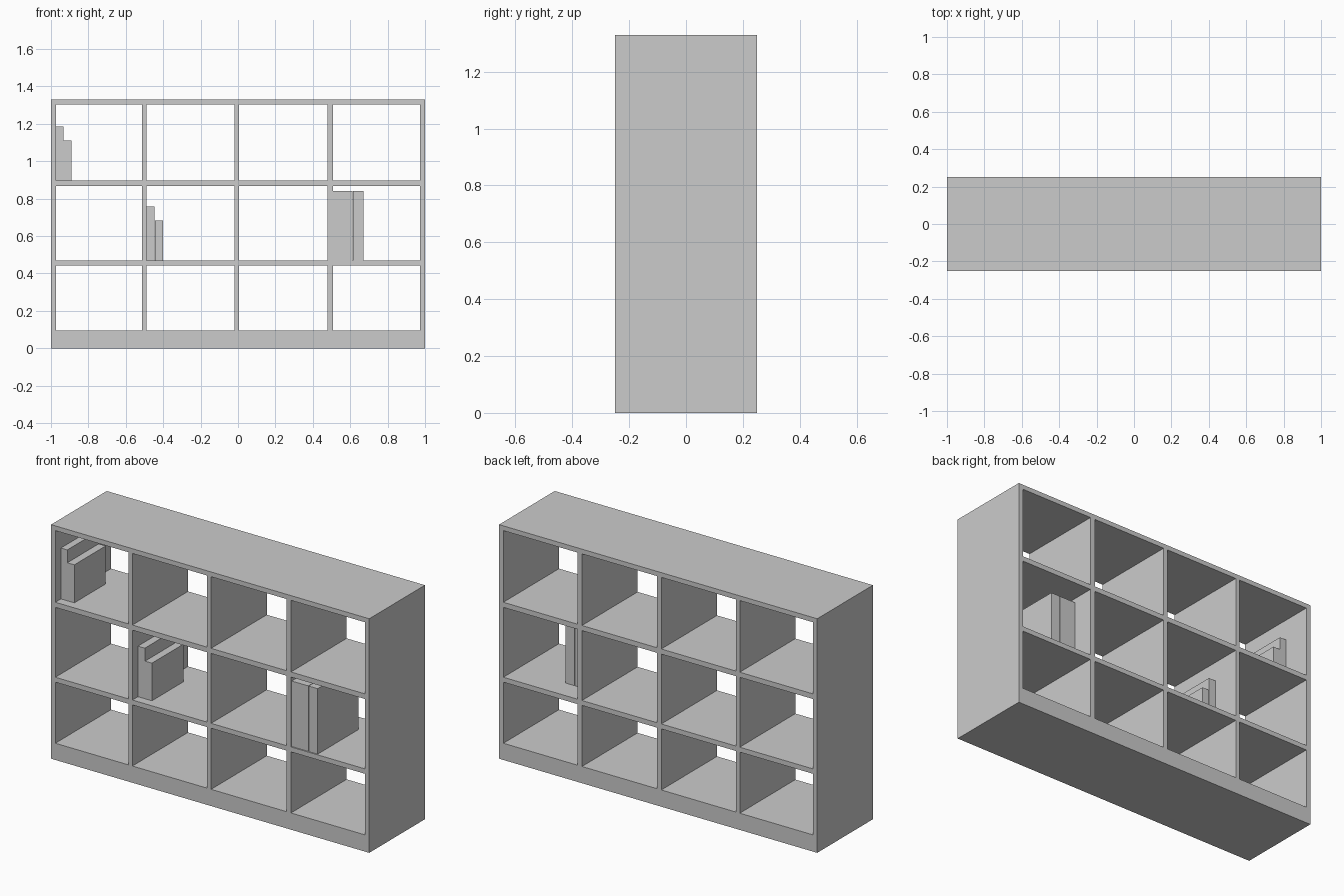
import bpy

D = 0.25   # half depth of the case


def box(name, x0, x1, z0, z1, y0=-D, y1=D):
    """Axis-aligned box from its bounds."""
    bpy.ops.mesh.primitive_cube_add(size=1)
    ob = bpy.context.object
    ob.name = name
    for v in ob.data.vertices:
        v.co.x = x1 if v.co.x > 0 else x0
        v.co.y = y1 if v.co.y > 0 else y0
        v.co.z = z1 if v.co.z > 0 else z0
    return ob


# Outer case: sides, plinth, top
H, T = 1.33, 0.027
box("side_left", -1, -1 + T, 0, H)
box("side_right", 1 - T, 1, 0, H)
box("plinth", -1 + T, 1 - T, 0, 0.095)
box("top_board", -1 + T, 1 - T, H - T, H)

# Horizontal shelves
shelves = [(0.442, 0.47), (0.867, 0.896)]
for z0, z1 in shelves:
    box("shelf", -1 + T, 1 - T, z0, z1)

# Upright dividers, one piece per row
rows = [(0.095, 0.442), (0.47, 0.867), (0.896, H - T)]
for x0, x1 in [(-0.513, -0.489), (-0.02, 0.006), (0.479, 0.508)]:
    for z0, z1 in rows:
        box("divider", x0, x1, z0, z1)

# Books: x range, base, top, y range
books = [
    (-0.973, -0.933, 0.896, 1.185, -0.20, 0.082),
    (-0.933, -0.889, 0.896, 1.112, -0.20, 0.082),
    (-0.489, -0.446, 0.47, 0.757, -0.20, 0.082),
    (-0.444, -0.401, 0.47, 0.684, -0.20, 0.082),
    (0.508, 0.612, 0.47, 0.842, -0.243, 0.124),
    (0.615, 0.671, 0.47, 0.842, -0.243, 0.124),
]
for x0, x1, z0, z1, y0, y1 in books:
    box("book", x0, x1, z0, z1, y0, y1)
